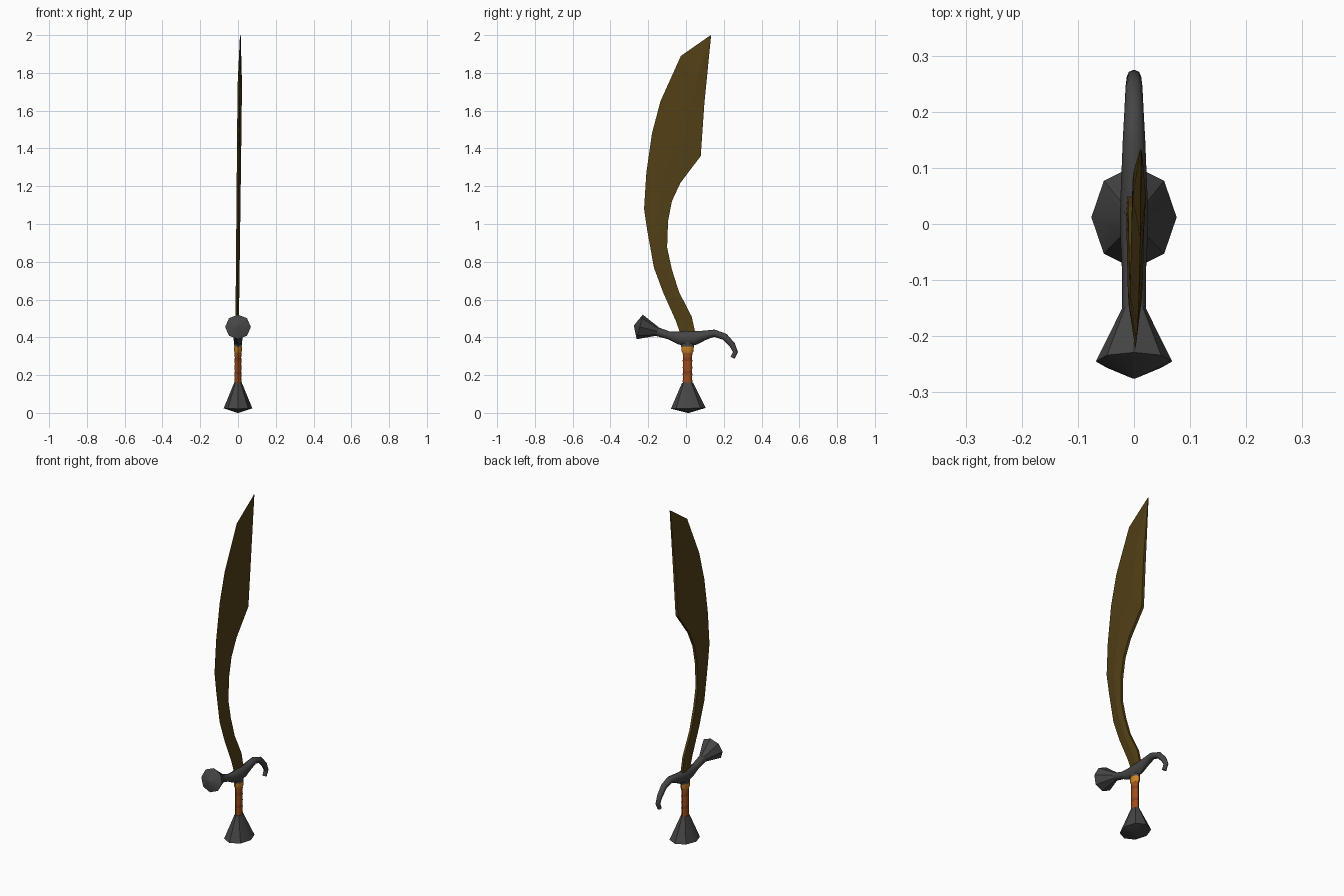
import bpy
import bmesh
import math
from mathutils import Vector

default_cube = bpy.data.objects.get("Cube")
if default_cube:
    bpy.data.objects.remove(default_cube, do_unlink=True)


def make_material(name, red, green, blue):
    material = bpy.data.materials.new(name)
    material.use_nodes = True
    colour = (red, green, blue, 1)
    material.diffuse_color = colour
    for node in material.node_tree.nodes:
        if node.type == "BSDF_PRINCIPLED":
            node.inputs["Base Color"].default_value = colour
            node.inputs["Roughness"].default_value = 0.7
    return material


bronze = make_material("dark bronze", 0.085, 0.05, 0.008)
iron = make_material("dark iron", 0.06, 0.06, 0.062)
leather = make_material("orange leather", 0.34, 0.075, 0.012)
dark_leather = make_material("brown leather", 0.25, 0.052, 0.01)
gold = make_material("gold collar", 0.62, 0.23, 0.02)


def loft(name, rings, materials, smooth_angle=0, band_rule=None):
    """Skin a list of equal-sized point rings and cap both ends."""
    bm = bmesh.new()
    loops = [[bm.verts.new(point) for point in ring] for ring in rings]
    for band, (lower, upper) in enumerate(zip(loops, loops[1:])):
        for i in range(len(lower)):
            j = (i + 1) % len(lower)
            face = bm.faces.new((lower[i], lower[j], upper[j], upper[i]))
            if band_rule:
                face.material_index = band_rule(band)
    bm.faces.new(loops[0])
    bm.faces.new(loops[-1])
    bmesh.ops.recalc_face_normals(bm, faces=bm.faces)
    mesh = bpy.data.meshes.new(name)
    bm.to_mesh(mesh)
    bm.free()
    part = bpy.data.objects.new(name, mesh)
    bpy.context.collection.objects.link(part)
    for material in materials:
        mesh.materials.append(material)
    if smooth_angle:
        bpy.ops.object.select_all(action="DESELECT")
        part.select_set(True)
        bpy.context.view_layer.objects.active = part
        bpy.ops.object.shade_smooth_by_angle(angle=math.radians(smooth_angle))
    return part


def sweep(stations, sides=8):
    """Elliptical rings along a path in the side plane: y, z, depth, width."""
    centres = [Vector((0, y, z)) for y, z, depth, width in stations]
    rings = []
    for i, (y, z, depth, width) in enumerate(stations):
        before = centres[max(i - 1, 0)]
        after = centres[min(i + 1, len(centres) - 1)]
        tangent = (after - before).normalized()
        across = Vector((0, tangent.z, -tangent.y))
        ring = []
        for k in range(sides):
            angle = math.tau * k / sides
            sideways = Vector((math.cos(angle) * width, 0, 0))
            ring.append(centres[i] + sideways + across * math.sin(angle) * depth)
        rings.append(ring)
    return rings


# Curved blade: cutting edge and spine, both as (y, z) from guard to tip
cutting_edge = [(-.03, .42), (-.055, .49), (-.12, .635), (-.17, .77), (-.205, .965),
                (-.222, 1.08), (-.21, 1.27), (-.18, 1.48), (-.135, 1.65),
                (-.027, 1.89), (.128, 1.998)]
spine = [(.05, .42), (.03, .51), (-.037, .64), (-.075, .76), (-.1, .875),
         (-.095, 1.015), (-.075, 1.12), (-.03, 1.217), (.078, 1.36),
         (.097, 1.635), (.133, 2)]
blade_rings = []
for step, (edge, back) in enumerate(zip(cutting_edge, spine)):
    edge, back = Vector(edge), Vector(back)
    ridge = edge.lerp(back, 0.6)
    along = step / (len(spine) - 1)
    is_tip = step == len(spine) - 1
    half = 0.002 if is_tip else 0.009 + 0.003 * along
    section = [(edge, 0), (ridge, half), (back, half * 0.7),
               (back, -half * 0.7), (ridge, -half)]
    # the blade leans slightly to its left towards the tip
    blade_rings.append([(0.011 * (p.y - 0.42) - 0.005 + offset, p.x, p.y)
                        for p, offset in section])
loft("blade", blade_rings, [bronze])

# Cross guard with a hooked rear arm
guard_path = [(-.165, .434, .024, .022), (-.09, .41, .021, .021),
              (-.035, .396, .034, .024), (.007, .393, .041, .025),
              (.05, .397, .036, .024), (.1, .411, .025, .022),
              (.15, .422, .019, .02), (.205, .403, .018, .017),
              (.245, .36, .016, .015), (.262, .322, .013, .013),
              (.247, .292, .012, .012)]
loft("cross_guard", sweep(guard_path), [iron], 50)

# Faceted knob on the front arm
knob_path = [(-.15, .431, .023, .021), (-.245, .455, .067, .068),
             (-.275, .462, .003, .003)]
loft("guard_knob", sweep(knob_path), [iron], 40)

# Socket between guard and grip
loft("guard_socket", sweep([(.008, .345, .033, .019), (.008, .4, .036, .023)]),
     [iron], 50)

# Collar above the grip
collar_path = [(.008, .318, .027, .018), (.008, .328, .033, .021),
               (.008, .352, .033, .021)]
loft("grip_collar", sweep(collar_path), [gold], 50)

# Wrapped grip with alternating bands
wraps = 10
grip_path = []
for i in range(wraps + 1):
    swell = 0.0015 * (i % 2)
    grip_path.append((.008, .15 + .18 * i / wraps, .024 + swell, .017 + swell))
loft("grip", sweep(grip_path), [leather, dark_leather], 50,
     lambda band: int(band % 4 == 3))

# Flared pommel with a shallow pointed base
pommel_path = [(.012, 0, .004, .004), (.012, .024, .092, .076),
               (.008, .16, .029, .02)]
loft("pommel", sweep(pommel_path), [iron], 40)
